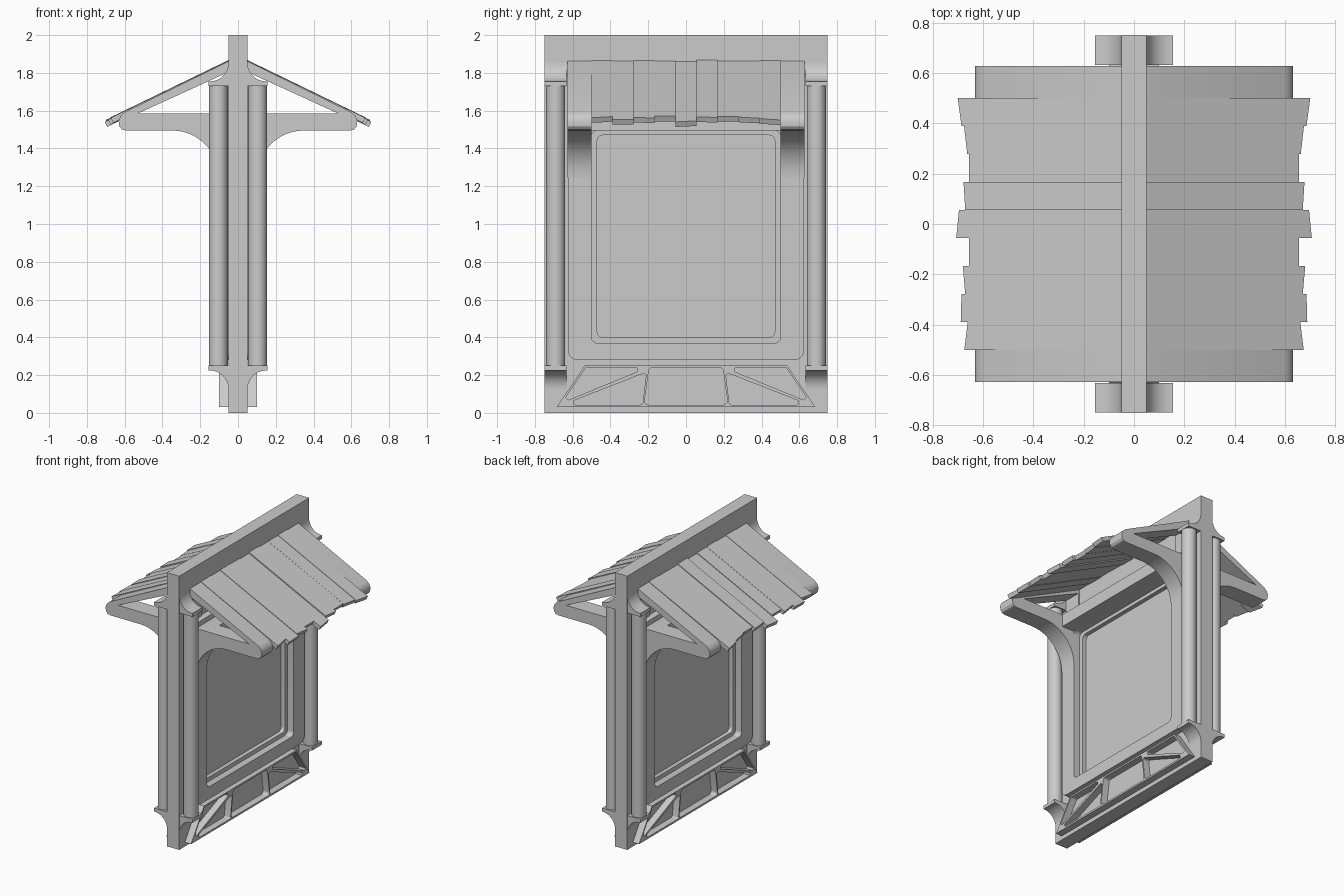
import bpy, bmesh, math
from mathutils import Matrix, Vector

if "Cube" in bpy.data.objects:
    bpy.data.objects.remove(bpy.data.objects["Cube"])

# local (x, y, z) -> world: side profiles lie in YZ, front profiles lie in XZ
YZ = Matrix(((0, 0, 1, 0), (1, 0, 0, 0), (0, 1, 0, 0), (0, 0, 0, 1)))
XZ = Matrix(((1, 0, 0, 0), (0, 0, -1, 0), (0, 1, 0, 0), (0, 0, 0, 1)))


def finish(name, bm, smooth=True):
    bmesh.ops.remove_doubles(bm, verts=bm.verts, dist=1e-5)
    bmesh.ops.recalc_face_normals(bm, faces=bm.faces)
    me = bpy.data.meshes.new(name)
    bm.to_mesh(me)
    bm.free()
    ob = bpy.data.objects.new(name, me)
    bpy.context.collection.objects.link(ob)
    if smooth:
        bpy.ops.object.select_all(action='DESELECT')
        ob.select_set(True)
        bpy.context.view_layer.objects.active = ob
        bpy.ops.object.shade_smooth_by_angle(angle=math.radians(30))
    return ob


def extrude(name, loops, plane, lo, hi):
    """Fill 2D loops (inner ones become holes) and extrude from lo to hi."""
    cu = bpy.data.curves.new(name, 'CURVE')
    cu.dimensions = '2D'
    cu.fill_mode = 'BOTH'
    cu.extrude = (hi - lo) / 2
    for pts in loops:
        sp = cu.splines.new('POLY')
        sp.points.add(len(pts) - 1)
        for p, (a, b) in zip(sp.points, pts):
            p.co = (a, b, 0, 1)
        sp.use_cyclic_u = True
    tmp = bpy.data.objects.new(name + "_curve", cu)
    bpy.context.collection.objects.link(tmp)
    dg = bpy.context.evaluated_depsgraph_get()
    me = bpy.data.meshes.new_from_object(tmp.evaluated_get(dg))
    bm = bmesh.new()
    bm.from_mesh(me)
    bpy.data.objects.remove(tmp)
    bpy.data.curves.remove(cu)
    bpy.data.meshes.remove(me)
    mid = (lo + hi) / 2
    shift = Vector((mid, 0, 0)) if plane is YZ else Vector((0, mid, 0))
    bm.transform(Matrix.Translation(shift) @ plane)
    return finish(name, bm)


def rounded(pts, r, n=5):
    """Round every corner of a polygon."""
    out = []
    for i, p in enumerate(pts):
        p = Vector(p)
        a = (Vector(pts[i - 1]) - p).normalized()
        b = (Vector(pts[(i + 1) % len(pts)]) - p).normalized()
        half = a.angle(b) / 2
        t = r / math.tan(half)
        c = p + (a + b).normalized() * (r / math.sin(half))
        s, e = p + a * t - c, p + b * t - c
        for k in range(n + 1):
            d = s.lerp(e, k / n).normalized() * r
            out.append(tuple(c + d))
    return out


def rect(w, z0, z1):
    return [(-w, z0), (w, z0), (w, z1), (-w, z1)]


def arc(cx, cz, r, a0, a1, n=12):
    return [(cx + r * math.cos(math.radians(a0 + (a1 - a0) * k / n)),
             cz + r * math.sin(math.radians(a0 + (a1 - a0) * k / n))) for k in range(n + 1)]


# central slab with a recessed panel
extrude("slab", [rect(.75, 0, 2), rounded(rect(.47, .4, 1.47), .03)], YZ, -.05, .05)
extrude("panel", [rect(.49, .38, 1.49)], YZ, -.02, .02)

# profiles shared by both sides
frame = rounded(rect(.625, .28, 1.62), .05)
frame_hole = rounded(rect(.5, .37, 1.495), .03)
bracket = [(.05, 1.862), (.60, 1.592), (.622, 1.572), (.632, 1.545), (.628, 1.517),
           (.615, 1.501), (.595, 1.495)] + arc(.35, 1.245, .25, 90, 180) + [(.05, 1.245)]
bracket_hole = [(.06, 1.585), (.53, 1.585), (.06, 1.80)]
foot = [(.05, .25), (.155, .25), (.155, .225)] + arc(.15, .125, .1, 90, 180)
base = [(-.685, .03), (.685, .03), (.535, .252), (-.535, .252)]
tri_low = [(-.65, .043), (-.23, .043), (-.21, .215)]
tri_high = [(-.655, .055), (-.53, .24), (-.205, .24)]
flip = lambda pts: [(-a, b) for a, b in pts][::-1]
base_holes = [rounded(p, .012) for p in (tri_low, tri_high, flip(tri_low), flip(tri_high))]
base_holes.append(rounded([(-.222, .043), (.222, .043), (.195, .24), (-.195, .24)], .02))

# board lengths (x at the +y edge, x at the -y edge) and lift, from +y to -y
boards = [(.70, .685, .004), (.675, .662, .001), (.655, .655, 0), (.677, .67, .006),
          (.695, .706, -.003), (.655, .655, .002), (.68, .67, .004), (.685, .688, 0),
          (.66, .674, .003)]

for s, side in ((1, "right"), (-1, "left")):
    lo, hi = sorted((s * .05, s * .1))
    extrude(side + "_frame", [frame, frame_hole], YZ, lo, hi)
    extrude(side + "_base_truss", [base] + base_holes, YZ, lo, hi)
    fx = lambda pts: [(s * a, b) for a, b in pts]

    # lintel shelf under the roof
    extrude(side + "_lintel", [fx([(.05, 1.495), (.2, 1.495), (.2, 1.585), (.05, 1.585)])],
            XZ, -.51, .51)

    for t, end in ((1, "back"), (-1, "front")):
        tag = side + "_" + end
        y0, y1 = sorted((t * .5, t * .627))
        extrude(tag + "_bracket", [fx(bracket), fx(bracket_hole)], XZ, y0, y1)
        # column with flared foot and capital
        y0, y1 = sorted((t * .632, t * .748))
        extrude(tag + "_foot", [fx(foot)], XZ, y0, y1)
        extrude(tag + "_capital", [fx([(a, 1.98 - b) for a, b in foot])], XZ, y0, y1)
        bm = bmesh.new()
        bmesh.ops.create_cone(bm, cap_ends=True, segments=32, radius1=.05, radius2=.05, depth=1.5,
                              matrix=Matrix.Translation((s * .104, t * .69, .99)))
        finish(tag + "_column", bm)

    # roof boards of uneven length
    for i, (xa, xb, lift) in enumerate(boards):
        bm = bmesh.new()
        rows = []
        for y, x1 in ((.5 - i / 9, xa), (.5 - (i + 1) / 9, xb)):
            row = []
            for x, dx, dz in ((.045, 0, 0), (x1, 0, 0), (x1, -.013, -.027), (.045, 0, -.033)):
                z = 1.862 + lift - .485 * (x - .05)
                row.append(bm.verts.new((s * (x + dx), y, z + dz)))
            rows.append(row)
        a, b = rows
        bm.faces.new(a)
        bm.faces.new(b[::-1])
        for k in range(4):
            j = (k + 1) % 4
            bm.faces.new((a[k], b[k], b[j], a[j]))
        finish(f"{side}_roof_board_{i + 1}", bm, smooth=False)
